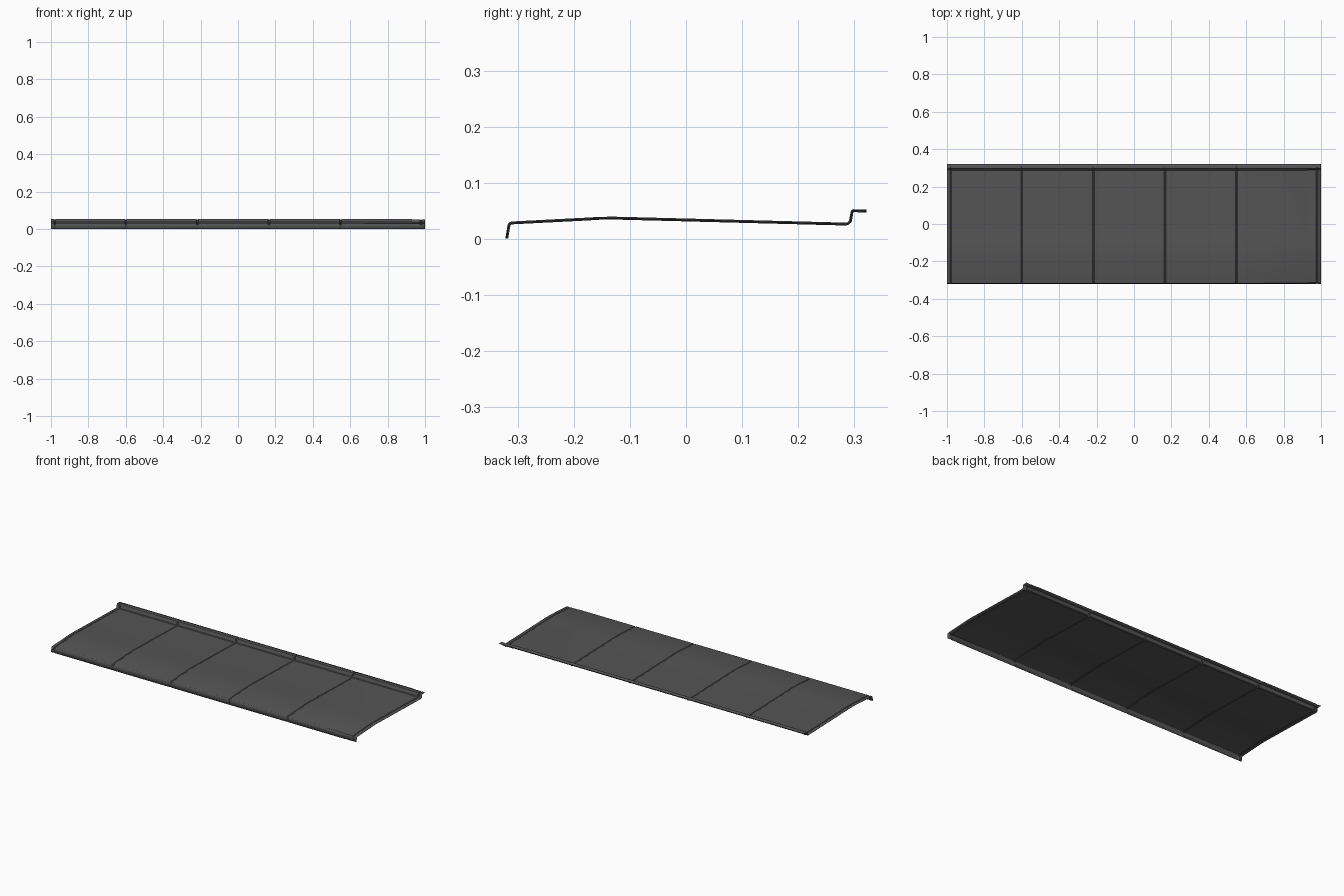
import bpy, bmesh
from mathutils import Vector

if "Cube" in bpy.data.objects:
    bpy.data.objects.remove(bpy.data.objects["Cube"])

# Cross-section (y, z): front lip, gently crowned pan, back riser and flange
profile = [Vector(p) for p in [
    (-0.322, 0.0005), (-0.3185, 0.022), (-0.3172, 0.027), (-0.3145, 0.0298), (-0.310, 0.0310),
    (-0.180, 0.0377), (-0.155, 0.0392), (-0.130, 0.0396), (-0.105, 0.0390),
    (0.282, 0.0290), (0.287, 0.0292), (0.2905, 0.0320),
    (0.2935, 0.0490), (0.2955, 0.0520), (0.299, 0.0528), (0.322, 0.0520)]]

# Upward normals of the cross-section
normals = []
for i in range(len(profile)):
    t = (profile[min(i + 1, len(profile) - 1)] - profile[max(i - 1, 0)]).normalized()
    normals.append(Vector((-t.y, t.x)))

# Stations along the length (x, inward offset): pressed grooves and stepped underlap
stations = [(-1.0, 0.0)]


def groove(x, base=0.0, depth=0.0022, half=0.005):
    stations.extend([(x - half, base), (x - half * 0.4, base + depth),
                     (x + half * 0.4, base + depth), (x + half, base)])


for x in (-0.980, -0.600, -0.217, 0.166, 0.549):
    groove(x)
stations += [(0.927, 0.0), (0.932, 0.0015)]
groove(0.978, 0.0015)
stations.append((1.0, 0.0015))

# Sheet surface
bm = bmesh.new()
rows = []
for x, off in stations:
    row = []
    for i, (p, n) in enumerate(zip(profile, normals)):
        q = p - n * off
        if i in (0, len(profile) - 1):
            q = Vector((p.x, q.y)) if i else Vector((q.x, p.y))
        row.append(bm.verts.new((x, q.x, q.y)))
    rows.append(row)
for a, b in zip(rows, rows[1:]):
    for i in range(len(profile) - 1):
        bm.faces.new((a[i], b[i], b[i + 1], a[i + 1]))
mesh = bpy.data.meshes.new("roof_sheet")
bm.to_mesh(mesh)
bm.free()
sheet = bpy.data.objects.new("roof_sheet", mesh)
bpy.context.collection.objects.link(sheet)

# Dark coated metal
mat = bpy.data.materials.new("dark_grey_metal")
mat.diffuse_color = (0.09, 0.09, 0.09, 1)
mat.use_nodes = True
mat.node_tree.nodes["Principled BSDF"].inputs["Base Color"].default_value = mat.diffuse_color
mesh.materials.append(mat)

# Thin metal thickness and smooth shading
solid = sheet.modifiers.new("thickness", "SOLIDIFY")
solid.thickness = 0.0015
solid.offset = -1
bpy.context.view_layer.objects.active = sheet
sheet.select_set(True)
bpy.ops.object.shade_smooth_by_angle(angle=0.5)
